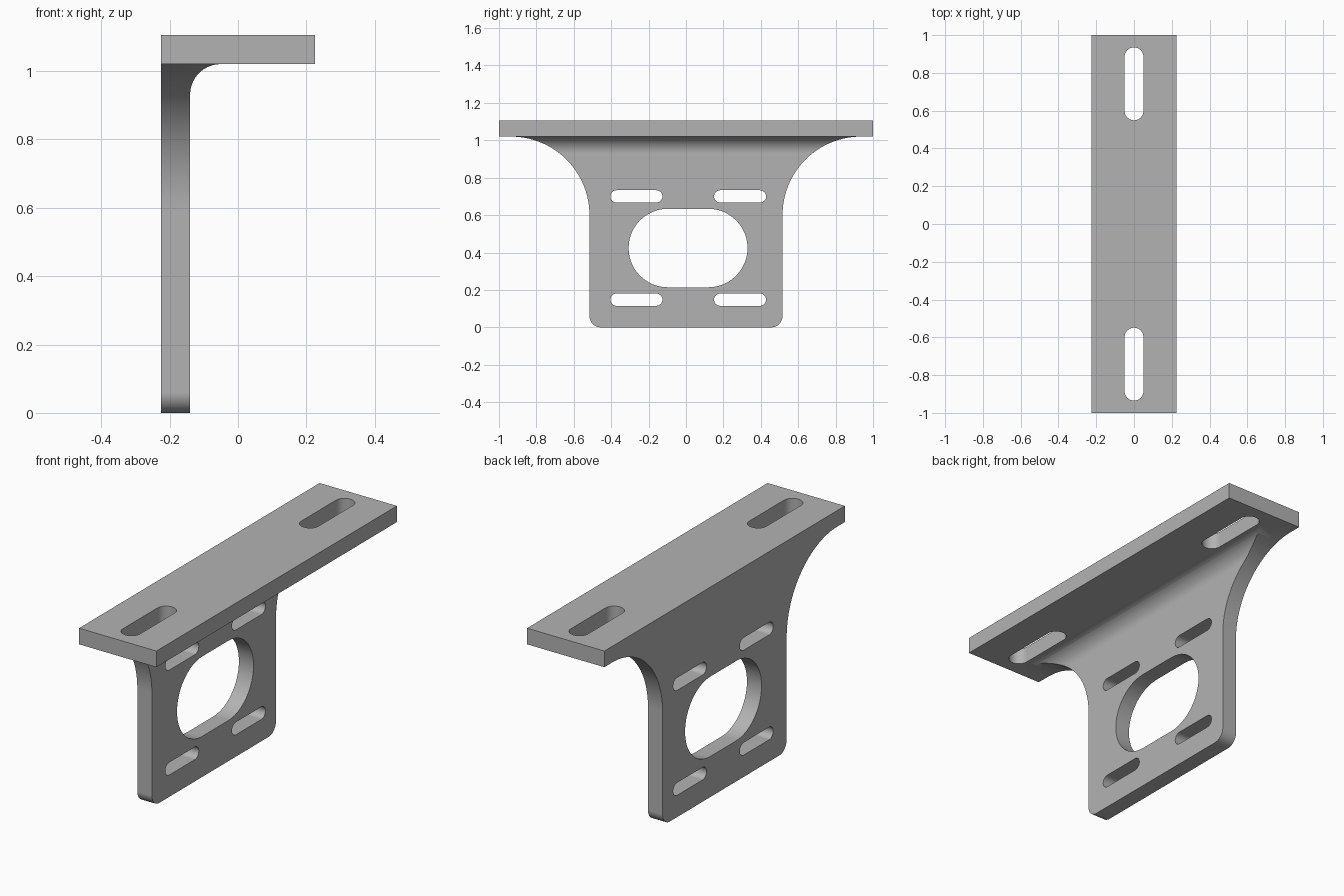
import bpy
import bmesh
from math import cos, sin, pi, radians
from mathutils import Vector

cube = bpy.data.objects.get("Cube")
if cube:
    bpy.data.objects.remove(cube, do_unlink=True)

# Main dimensions
BACK, FRONT = -0.225, 0.225       # flange depth along x
WALL = -0.14                      # inner face of the upright plate
UNDER, TOP = 1.02, 1.105          # flange underside and top
HALF = 0.516                      # half width of the upright plate
FLARE, FILLET, CORNER = 0.42, 0.089, 0.06

steel = bpy.data.materials.new("light grey")
steel.use_nodes = True
grey = (0.45, 0.45, 0.45, 1)
steel.diffuse_color = grey
steel.node_tree.nodes["Principled BSDF"].inputs["Base Color"].default_value = grey


def arc(cx, cy, r, start, end, steps=24):
    """Points on an arc, angles in degrees."""
    angles = [radians(start + (end - start) * i / steps) for i in range(steps + 1)]
    return [(cx + r * cos(a), cy + r * sin(a)) for a in angles]


def prism(name, points, axis, low, high):
    """Extrude a closed 2D outline along x, y or z."""
    place = {"x": lambda p: (low, p[0], p[1]),
             "y": lambda p: (p[0], low, p[1]),
             "z": lambda p: (p[0], p[1], low)}[axis]
    shift = Vector([(high - low) * (axis == a) for a in "xyz"])
    bm = bmesh.new()
    face = bm.faces.new([bm.verts.new(place(p)) for p in points])
    new = bmesh.ops.extrude_face_region(bm, geom=[face])["geom"]
    bmesh.ops.translate(bm, vec=shift, verts=[v for v in new if isinstance(v, bmesh.types.BMVert)])
    bmesh.ops.recalc_face_normals(bm, faces=bm.faces)
    mesh = bpy.data.meshes.new(name)
    bm.to_mesh(mesh)
    bm.free()
    mesh.materials.append(steel)
    obj = bpy.data.objects.new(name, mesh)
    bpy.context.collection.objects.link(obj)
    return obj


def slot(cu, cv, length, r, upright=False):
    """Outline of a slot with round ends, along the first or second axis."""
    d = length / 2 - r
    pts = arc(d, 0, r, -90, 90) + arc(-d, 0, r, 90, 270)
    if upright:
        pts = [(-v, u) for u, v in pts]
    return [(cu + u, cv + v) for u, v in pts]


def combine(target, tool, operation):
    """Apply a boolean and discard the tool."""
    mod = target.modifiers.new("shape", "BOOLEAN")
    mod.operation, mod.solver, mod.object = operation, "EXACT", tool
    bpy.context.view_layer.objects.active = target
    bpy.ops.object.modifier_apply(modifier=mod.name)
    bpy.data.objects.remove(tool, do_unlink=True)


# Angle section with an inner fillet, run along the whole length
section = [(BACK, 0), (WALL, 0)]
section += arc(WALL + FILLET, UNDER - FILLET, FILLET, 180, 90)
section += [(FRONT, UNDER), (FRONT, TOP), (BACK, TOP)]
bracket = prism("mounting_bracket", section, "y", -1, 1)

# Side outline: rounded foot, straight sides, flared shoulders
half = arc(HALF - CORNER, CORNER, CORNER, -90, 0, 12)
half += arc(HALF + FLARE, UNDER - FLARE, FLARE, 180, 90, 32)
half += [(1.1, UNDER), (1.1, 1.2)]
outline = half + [(-y, z) for y, z in reversed(half)]
combine(bracket, prism("outline_tool", outline, "x", -0.4, 0.4), "INTERSECT")

# Upright plate: central opening and four adjustment slots
openings = [slot(0.011, 0.424, 0.636, 0.21)]
openings += [slot(y, z, 0.278, 0.033) for y in (-0.265, 0.289) for z in (0.148, 0.7)]
for pts in openings:
    combine(bracket, prism("opening_tool", pts, "x", -0.3, -0.1), "DIFFERENCE")

# Flange: one slot near each end
for y in (-0.742, 0.742):
    combine(bracket, prism("flange_slot_tool", slot(0, y, 0.386, 0.05, True), "z", 0.98, 1.2), "DIFFERENCE")

# Smooth the curved walls, keep the edges crisp
bpy.ops.object.select_all(action="DESELECT")
bracket.select_set(True)
bpy.context.view_layer.objects.active = bracket
bpy.ops.object.shade_smooth_by_angle(angle=radians(30))
weighted = bracket.modifiers.new("even shading", "WEIGHTED_NORMAL")
weighted.keep_sharp = True
